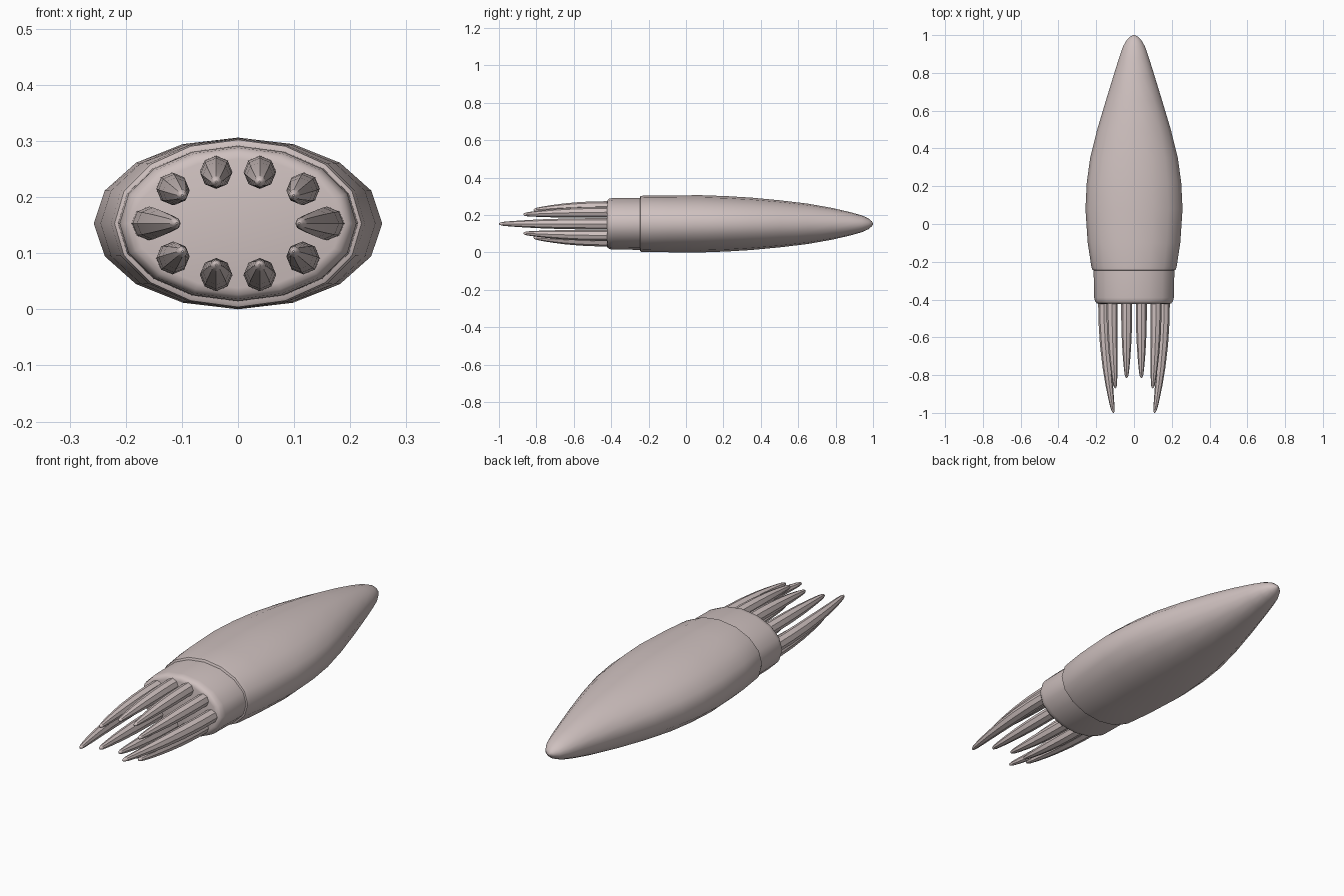
import bpy, bmesh, math
from mathutils import Vector

if "Cube" in bpy.data.objects:
    bpy.data.objects.remove(bpy.data.objects["Cube"])

CZ = 0.153  # height of the body axis

skin = bpy.data.materials.new("pale_pink_grey")
skin.diffuse_color = (0.62, 0.53, 0.52, 1)
skin.use_nodes = True
skin.node_tree.nodes["Principled BSDF"].inputs["Base Color"].default_value = skin.diffuse_color


def loft(name, rings, sides):
    """Skin elliptical rings (x, y, z, half_width, half_height) along y, capped at both ends."""
    bm = bmesh.new()
    loops = []
    for x, y, z, rx, rz in rings:
        loops.append([bm.verts.new((x + rx * math.cos(2 * math.pi * k / sides), y,
                                    z + rz * math.sin(2 * math.pi * k / sides)))
                      for k in range(sides)])
    for a, b in zip(loops, loops[1:]):
        for k in range(sides):
            j = (k + 1) % sides
            bm.faces.new((a[k], a[j], b[j], b[k]))
    bm.faces.new(loops[0])
    bm.faces.new(loops[-1])
    bmesh.ops.recalc_face_normals(bm, faces=bm.faces)
    me = bpy.data.meshes.new(name)
    bm.to_mesh(me)
    bm.free()
    me.materials.append(skin)
    ob = bpy.data.objects.new(name, me)
    bpy.context.collection.objects.link(ob)
    bpy.ops.object.select_all(action='DESELECT')
    ob.select_set(True)
    bpy.context.view_layer.objects.active = ob
    bpy.ops.object.shade_smooth_by_angle(angle=math.radians(40))
    return ob


# Mantle: pointed body, y / half width / half height
mantle = [(-0.247, 0.208, 0.142), (-0.243, 0.220, 0.149), (-0.225, 0.226, 0.151),
          (-0.10, 0.245, 0.152), (0.08, 0.257, 0.153), (0.22, 0.250, 0.148),
          (0.35, 0.232, 0.140), (0.50, 0.195, 0.126), (0.65, 0.150, 0.108),
          (0.78, 0.110, 0.085), (0.88, 0.079, 0.062), (0.94, 0.058, 0.045),
          (0.975, 0.038, 0.029), (0.993, 0.018, 0.014), (1.0, 0.003, 0.003)]
loft("mantle", [(0, y, CZ, w, h) for y, w, h in mantle], 16)

# Head: short collar with a rounded front rim
head = [(-0.423, 0.185, 0.115), (-0.420, 0.197, 0.127), (-0.410, 0.206, 0.135),
        (-0.390, 0.211, 0.138), (-0.235, 0.214, 0.139)]
loft("head", [(0, y, CZ, w, h) for y, w, h in head], 16)


# Arms: tapered tubes that curve inwards towards the tip
def arm(name, base, tip, radius):
    base, tip = Vector(base), Vector(tip)
    rings = []
    for t, s in [(0, 1), (0.2, 1), (0.4, 0.95), (0.6, 0.82), (0.75, 0.67),
                 (0.88, 0.50), (0.96, 0.36), (0.99, 0.22), (1, 0.06)]:
        x = base.x + (tip.x - base.x) * t ** 2
        z = base.z + (tip.z - base.z) * t ** 2
        y = base.y + (tip.y - base.y) * t
        rings.append((x, y, z, radius * s, radius * s))
    loft(name, rings, 8)


for sx, side in ((-1, "left"), (1, "right")):
    arm("side_arm_" + side, (sx * 0.160, -0.40, CZ), (sx * 0.109, -1.0, CZ), 0.030)
    for sz, level in ((-1, "lower"), (1, "upper")):
        tag = level + "_" + side
        arm("corner_arm_" + tag, (sx * 0.117, -0.40, CZ + sz * 0.062),
            (sx * 0.099, -0.87, CZ + sz * 0.050), 0.029)
        arm("inner_arm_" + tag, (sx * 0.039, -0.40, CZ + sz * 0.092),
            (sx * 0.039, -0.815, CZ + sz * 0.074), 0.029)
